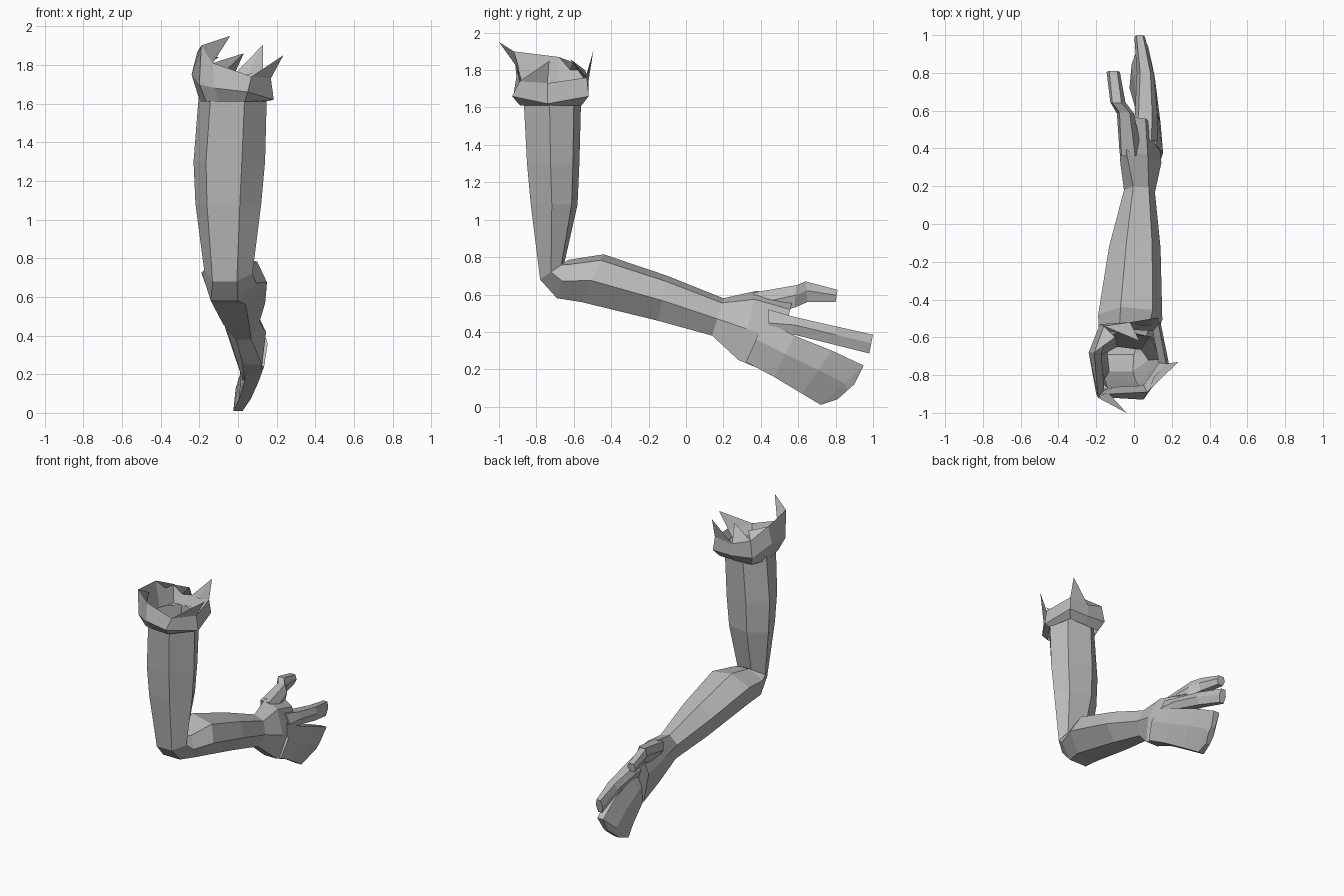
import bpy
import bmesh
from mathutils import Vector

cube = bpy.data.objects.get("Cube")
if cube:
    bpy.data.objects.remove(cube)

grey = bpy.data.materials.new("plain_grey")
grey.use_nodes = True
tone = (0.5, 0.5, 0.5, 1)
grey.diffuse_color = tone
grey.node_tree.nodes["Principled BSDF"].inputs["Base Color"].default_value = tone

# Unit cross-sections: first number across x, second from outer to inner side
LIMB = [(-.65, -1), (.35, -1), (1, -.1), (.7, .75), (-.3, 1), (-1, .3)]
FINGER = [(-.6, -1), (.6, -1), (1, .1), (.6, 1), (-.6, 1), (-1, .1)]


def finish(name, bm):
    bmesh.ops.recalc_face_normals(bm, faces=bm.faces)
    mesh = bpy.data.meshes.new(name)
    bm.to_mesh(mesh)
    bm.free()
    mesh.materials.append(grey)
    obj = bpy.data.objects.new(name, mesh)
    bpy.context.collection.objects.link(obj)
    return obj


def section(outer, inner, half, profile):
    """Cross-section stretched between two points, with a half width in x."""
    a, b = Vector(outer), Vector(inner)
    middle, reach = (a + b) / 2, (b - a) / 2
    return [middle + reach * v + Vector((half * u, 0, 0)) for u, v in profile]


def skin(bm, rings):
    """Join successive rings of points with faces."""
    loops = [[bm.verts.new(p) for p in ring] for ring in rings]
    for low, high in zip(loops, loops[1:]):
        for i in range(len(low)):
            j = (i + 1) % len(low)
            bm.faces.new((low[i], low[j], high[j], high[i]))
    return loops


def limb(name, stations, profile, open_start=False):
    bm = bmesh.new()
    loops = skin(bm, [section(*s, profile) for s in stations])
    bm.faces.new(loops[-1])
    if not open_start:
        bm.faces.new(loops[0])
    return finish(name, bm)


# Upper arm, bent elbow, forearm and palm in one skin
limb("arm", [
    ((-.025, -.87, 1.68), (-.025, -.56, 1.68), .175),
    ((-.045, -.85, 1.3), (-.045, -.57, 1.3), .185),
    ((-.05, -.83, 1.08), (-.05, -.58, 1.08), .17),
    ((-.05, -.78, .68), (-.05, -.65, .77), .125),
    ((-.05, -.69, .58), (-.04, -.63, .785), .14),
    ((-.02, -.56, .56), (-.02, -.44, .815), .17),
    ((.01, -.15, .46), (0, -.1, .7), .135),
    ((.04, .14, .38), (.02, .2, .58), .08),
    ((.09, .28, .25), (-.01, .38, .62), .1),
    ((.08, .47, .17), (-.01, .57, .57), .085),
], LIMB, open_start=True)

# Thumb curls up and away from the palm
limb("thumb", [
    ((0, .4, .48), (-.03, .36, .61), .06),
    ((-.04, .58, .53), (-.05, .59, .65), .045),
    ((-.08, .65, .56), (-.09, .64, .67), .04),
    ((-.11, .8, .56), (-.11, .81, .625), .035),
], FINGER)

# Long upper finger
limb("long_finger", [
    ((.06, .44, .36), (.05, .44, .52), .07),
    ((.07, .58, .385), (.06, .58, .48), .06),
    ((.06, .8, .33), (.06, .8, .43), .045),
    ((.03, .98, .285), (.03, 1, .385), .028),
], FINGER)

# Lower fingers held together as a broad paddle
limb("joined_fingers", [
    ((.09, .32, .24), (.07, .42, .46), .075),
    ((.07, .47, .16), (.09, .58, .38), .06),
    ((.035, .62, .07), (.08, .78, .3), .05),
    ((0, .72, .01), (.05, .95, .22), .04),
    ((.01, .81, .04), (.04, .9, .12), .025),
], FINGER)

# Torn cuff: rim points run around the opening
rim = [Vector(p) for p in (
    (-.13, -.9, 1.81), (.07, -.89, 1.74), (.17, -.74, 1.73), (.13, -.53, 1.76),
    (-.02, -.52, 1.75), (-.16, -.54, 1.8), (-.21, -.68, 1.87), (-.19, -.92, 1.9))]
hem = [Vector(p) for p in (
    (-.12, -.92, 1.68), (.05, -.93, 1.66), (.185, -.74, 1.62), (.14, -.52, 1.66),
    (-.02, -.52, 1.66), (-.18, -.53, 1.68), (-.24, -.68, 1.75), (-.2, -.9, 1.7))]
centre = Vector((-.025, -.715, 0))


def shrink(points, factor, z):
    return [(centre + (p - centre) * factor).to_3d() * 1 - Vector((0, 0, 1)) *
            ((centre + (p - centre) * factor).z - z) for p in points]


bm = bmesh.new()
skin(bm, [shrink(hem, .8, 1.61), hem, rim, shrink(rim, .8, 1.68)])
finish("torn_cuff", bm)

# Ragged points rising from the rim
tears = [("front_tear", 7, 0, (-.04, -1, 1.95)),
         ("right_tear", 1, 2, (.235, -.73, 1.85)),
         ("back_tear", 3, 4, (.13, -.495, 1.905)),
         ("left_tear", 5, 6, (-.1, -.6, 1.84)),
         ("back_small_tear", 4, 5, (.03, -.62, 1.86))]
for name, i, j, tip in tears:
    bm = bmesh.new()
    inside = (rim[i] + rim[j]) / 2
    inside = inside + (centre - inside) * .08
    inside.z = min(rim[i].z, rim[j].z)
    a, b, c, t = [bm.verts.new(p) for p in (rim[i], rim[j], inside, tip)]
    for face in ((a, b, t), (b, c, t), (c, a, t), (a, c, b)):
        bm.faces.new(face)
    finish(name, bm)
